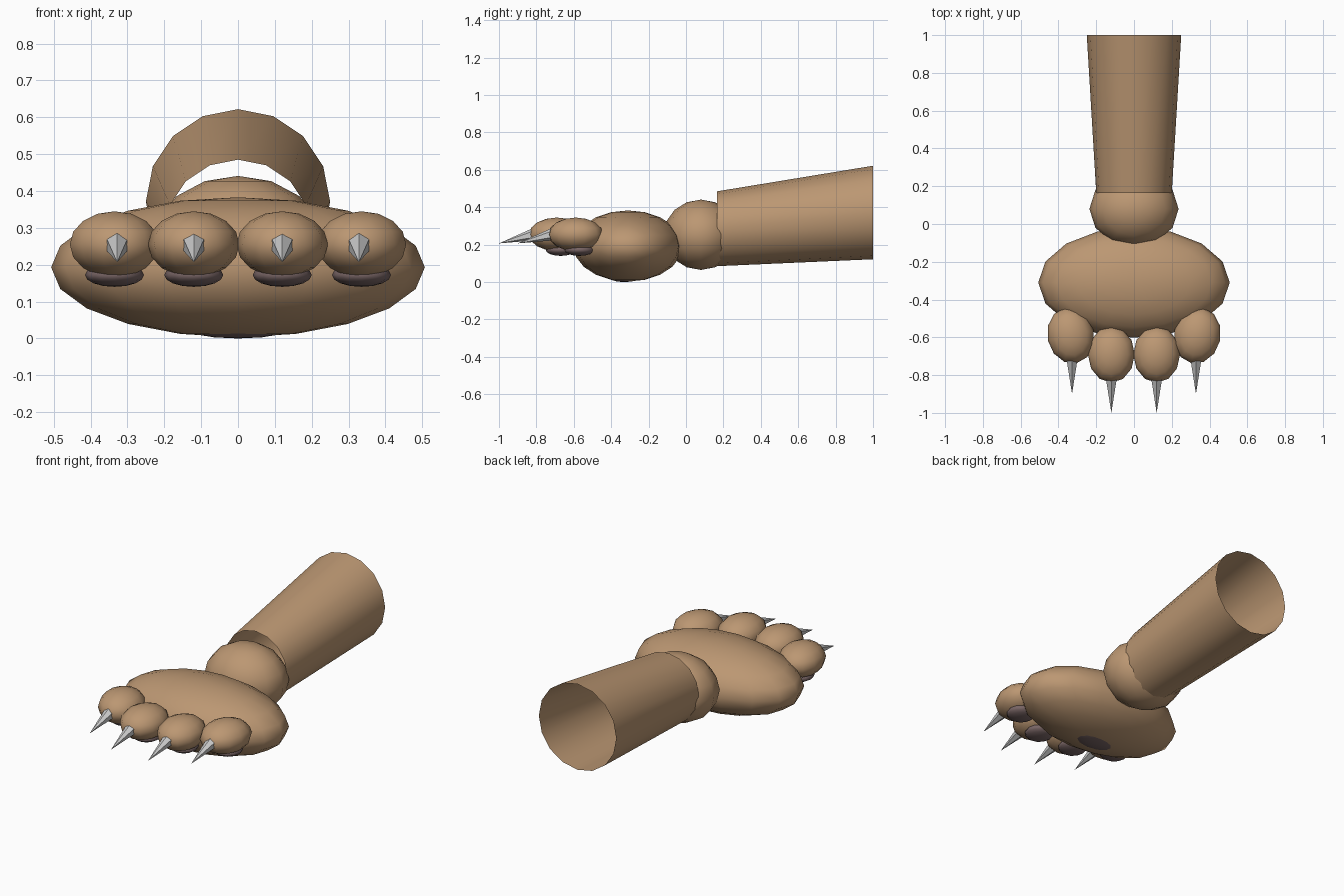
import bpy, bmesh, math
from mathutils import Vector

if "Cube" in bpy.data.objects:
    bpy.data.objects.remove(bpy.data.objects["Cube"])


def material(name, color):
    m = bpy.data.materials.new(name)
    m.diffuse_color = (*color, 1)
    m.use_nodes = True
    m.node_tree.nodes["Principled BSDF"].inputs["Base Color"].default_value = m.diffuse_color
    return m


FUR = material("fur", (0.50, 0.31, 0.17))
PAD = material("pad", (0.19, 0.13, 0.13))
CLAW = material("claw", (0.60, 0.60, 0.58))


def finish(name, bm, mat, smooth=True):
    bmesh.ops.recalc_face_normals(bm, faces=bm.faces)
    mesh = bpy.data.meshes.new(name)
    for f in bm.faces:
        f.smooth = smooth
    bm.to_mesh(mesh)
    bm.free()
    mesh.materials.append(mat)
    ob = bpy.data.objects.new(name, mesh)
    bpy.context.collection.objects.link(ob)
    return ob


def ellipsoid(name, loc, radii, mat, segments=12, rings=8, turn=0):
    bm = bmesh.new()
    bmesh.ops.create_uvsphere(bm, u_segments=segments, v_segments=rings, radius=1)
    bmesh.ops.scale(bm, vec=radii, verts=bm.verts)
    ob = finish(name, bm, mat)
    ob.location = loc
    ob.rotation_euler.z = math.radians(turn)
    return ob


def claw(name, base, tip, radius):
    base, tip = Vector(base), Vector(tip)
    bm = bmesh.new()
    ring = []
    for i in range(6):
        a = math.tau * i / 6
        ring.append(bm.verts.new(base + Vector((radius * math.sin(a), 0, radius * math.cos(a)))))
    point = bm.verts.new(tip)
    bm.faces.new(ring)
    for i in range(6):
        bm.faces.new((ring[i], ring[(i + 1) % 6], point))
    return finish(name, bm, CLAW, smooth=False)


# Palm, wrist and the pad under the palm
ellipsoid("palm", (0, -0.31, 0.193), (0.507, 0.292, 0.19), FUR, 16, 10)
ellipsoid("wrist", (0, 0.08, 0.253), (0.236, 0.2, 0.188), FUR)
ellipsoid("palm_pad", (0, -0.33, 0.04), (0.17, 0.1, 0.04), PAD)

# Forearm: open, tapered tube with upright ends
bm = bmesh.new()
rings = []
for y, z, r in ((0.165, 0.285, 0.2), (1.0, 0.372, 0.25)):
    rings.append([bm.verts.new((r * math.sin(math.tau * i / 16), y,
                                z + r * math.cos(math.tau * i / 16))) for i in range(16)])
for i in range(16):
    j = (i + 1) % 16
    bm.faces.new((rings[0][i], rings[0][j], rings[1][j], rings[1][i]))
finish("forearm", bm, FUR)

# Toes, toe pads and claws on both sides
for side, label in ((-1, "left"), (1, "right")):
    for kind, x, y, turn in (("inner", 0.12, -0.69, 0), ("outer", 0.335, -0.59, -12)):
        tag = f"{label}_{kind}"
        ellipsoid(f"{tag}_toe", (side * x, y, 0.255), (0.124, 0.15, 0.09), FUR, turn=side * turn)
        ellipsoid(f"{tag}_toe_pad", (side * x, y + 0.02, 0.172), (0.08, 0.08, 0.032), PAD)
        cx = side * min(x, 0.328)
        claw(f"{tag}_claw", (cx, y - 0.08, 0.268), (cx, y - 0.31, 0.207), 0.042)
